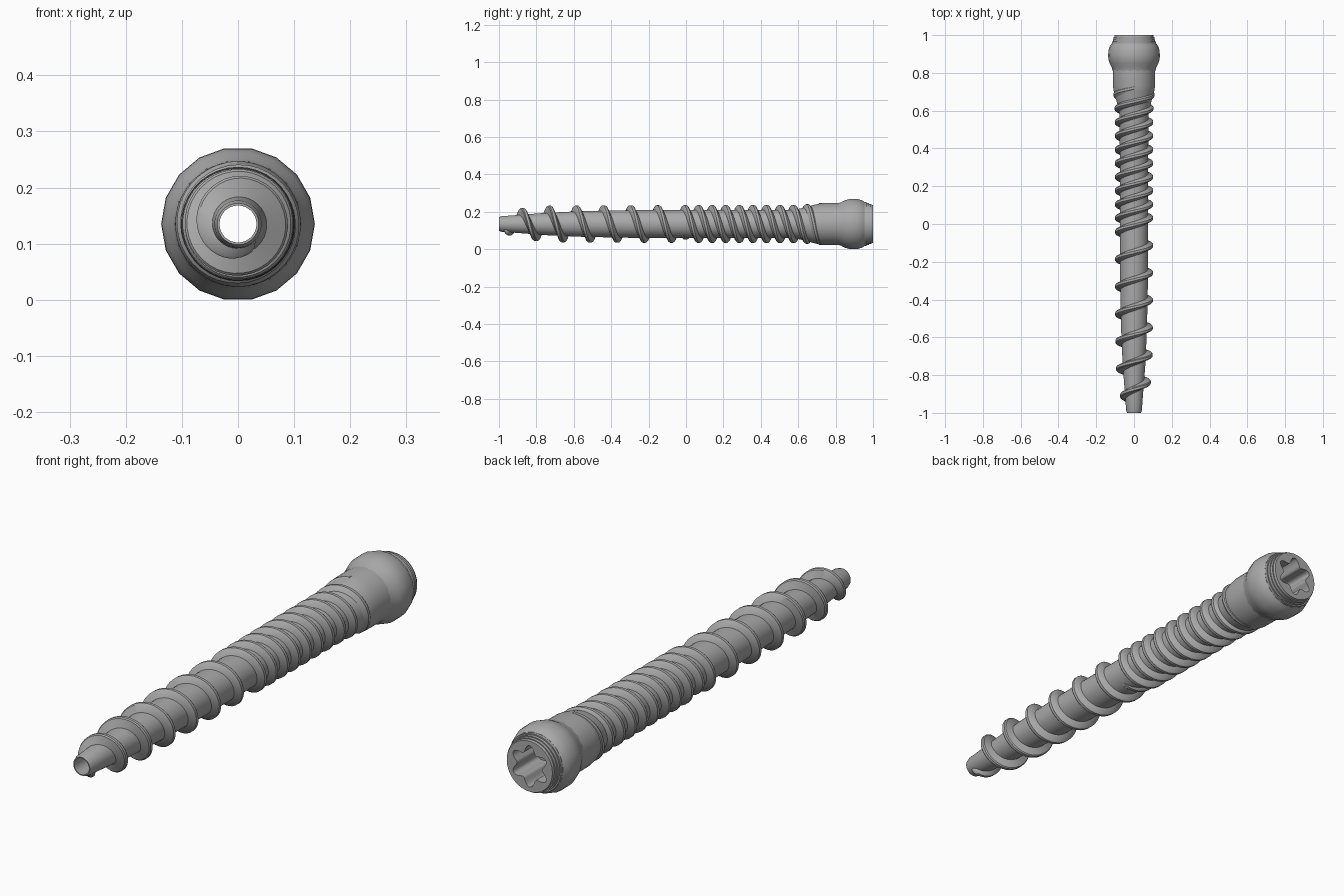
import bpy, bmesh, math

AXIS_Z = 0.135      # height of the long axis
LEAD = 0.145        # advance of a thread per turn
BORE = 0.033        # radius of the hole through the middle

cube = bpy.data.objects.get("Cube")
if cube:
    bpy.data.objects.remove(cube)

steel = bpy.data.materials.new("grey steel")
steel.use_nodes = True
steel.diffuse_color = (0.4, 0.4, 0.4, 1)
steel.node_tree.nodes["Principled BSDF"].inputs["Base Color"].default_value = (0.4, 0.4, 0.4, 1)


def polar(r, a, y):
    """Point around the axis; the angle runs from up towards +x."""
    return (r * math.sin(a), y, AXIS_Z + r * math.cos(a))


def interpolate(table, y):
    if y <= table[0][0]:
        return table[0][1]
    for (y0, r0), (y1, r1) in zip(table, table[1:]):
        if y <= y1:
            return r0 + (r1 - r0) * (y - y0) / (y1 - y0)
    return table[-1][1]


def loft(name, rings, closed_rings=True, caps=False, angle=35):
    """Bridge rings of points into one smooth-shaded object."""
    bm = bmesh.new()
    loops = [[bm.verts.new(p) for p in ring] for ring in rings]
    count = len(loops[0])
    for low, high in zip(loops, loops[1:]):
        for i in range(count if closed_rings else count - 1):
            j = (i + 1) % count
            bm.faces.new((low[i], low[j], high[j], high[i]))
    if caps:
        bm.faces.new(loops[0])
        bm.faces.new(loops[-1])
    bmesh.ops.recalc_face_normals(bm, faces=bm.faces)
    mesh = bpy.data.meshes.new(name)
    bm.to_mesh(mesh)
    bm.free()
    mesh.materials.append(steel)
    obj = bpy.data.objects.new(name, mesh)
    bpy.context.collection.objects.link(obj)
    bpy.ops.object.select_all(action="DESELECT")
    obj.select_set(True)
    bpy.context.view_layer.objects.active = obj
    bpy.ops.object.shade_smooth_by_angle(angle=math.radians(angle))
    return obj


def circle(r, y, sides):
    # half a step of turn puts a flat side at the top
    return [polar(r, math.tau * (i + 0.5) / sides, y) for i in range(sides)]


def star(y, sides=72):
    # six rounded lobes
    return [polar(0.07 + 0.014 * math.cos(6 * a), a, y)
            for a in (math.tau * (i + 0.5) / sides for i in range(sides))]


# Shaft: tapered core that flares into the neck
core = [(-1.0, 0.037), (-0.985, 0.042), (-0.9, 0.048), (-0.75, 0.06),
        (-0.55, 0.069), (-0.3, 0.074), (0.0, 0.075), (0.58, 0.076),
        (0.64, 0.09), (0.7, 0.107), (0.73, 0.112), (0.83, 0.113)]
loft("shaft", [circle(BORE, -1, 36)] + [circle(r, y, 36) for y, r in core])

# Bore: open channel from the tip to the drive socket
loft("bore", [circle(BORE, -1, 36), circle(BORE, 0.84, 36)])

# Head: faceted bulge below a stepped collar
bulge = [(0.81, 0.113), (0.83, 0.118), (0.85, 0.129), (0.875, 0.136),
         (0.895, 0.137), (0.92, 0.135), (0.94, 0.129), (0.955, 0.119), (0.955, 0.1)]
loft("head", [circle(r, y, 18) for y, r in bulge], angle=40)

collar = [(0.95, 0.117), (0.966, 0.117), (0.966, 0.112), (0.978, 0.112),
          (0.978, 0.108), (0.99, 0.108), (0.99, 0.104), (1.0, 0.102)]
loft("collar", [circle(r, y, 72) for y, r in collar] + [star(1.0)])

# Drive socket: star-shaped recess with a floor around the bore
loft("drive_socket", [star(1.0), star(0.84), circle(BORE, 0.84, 72)])

# Threads: trapezoid ridges wound along the core
crest = [(-0.98, 0.046), (-0.94, 0.064), (-0.875, 0.086), (-0.73, 0.098),
         (-0.5, 0.1), (0.6, 0.102), (0.66, 0.107), (0.73, 0.113)]


def thread(name, y_start, y_end, phase, fade):
    steps = int((y_end - y_start) / LEAD * 36)
    rings = []
    for i in range(steps + 1):
        y = y_start + (y_end - y_start) * i / steps
        a = math.tau * (y - phase) / LEAD
        root = interpolate(core, y) - 0.006
        top = interpolate(crest, y)
        blend = min(1, (y - y_start) / fade)
        top = root + (top - root) * blend
        rings.append([polar(root, a, y - 0.021), polar(top - 0.004, a, y - 0.011),
                      polar(top, a, y - 0.006), polar(top, a, y + 0.006),
                      polar(top - 0.004, a, y + 0.011), polar(root, a, y + 0.021)])
    loft(name, rings, caps=True)


thread("main_thread", -0.97, 0.72, -0.585, 0.01)
thread("second_thread", -0.03, 0.72, -0.585 + LEAD / 2, 0.06)
